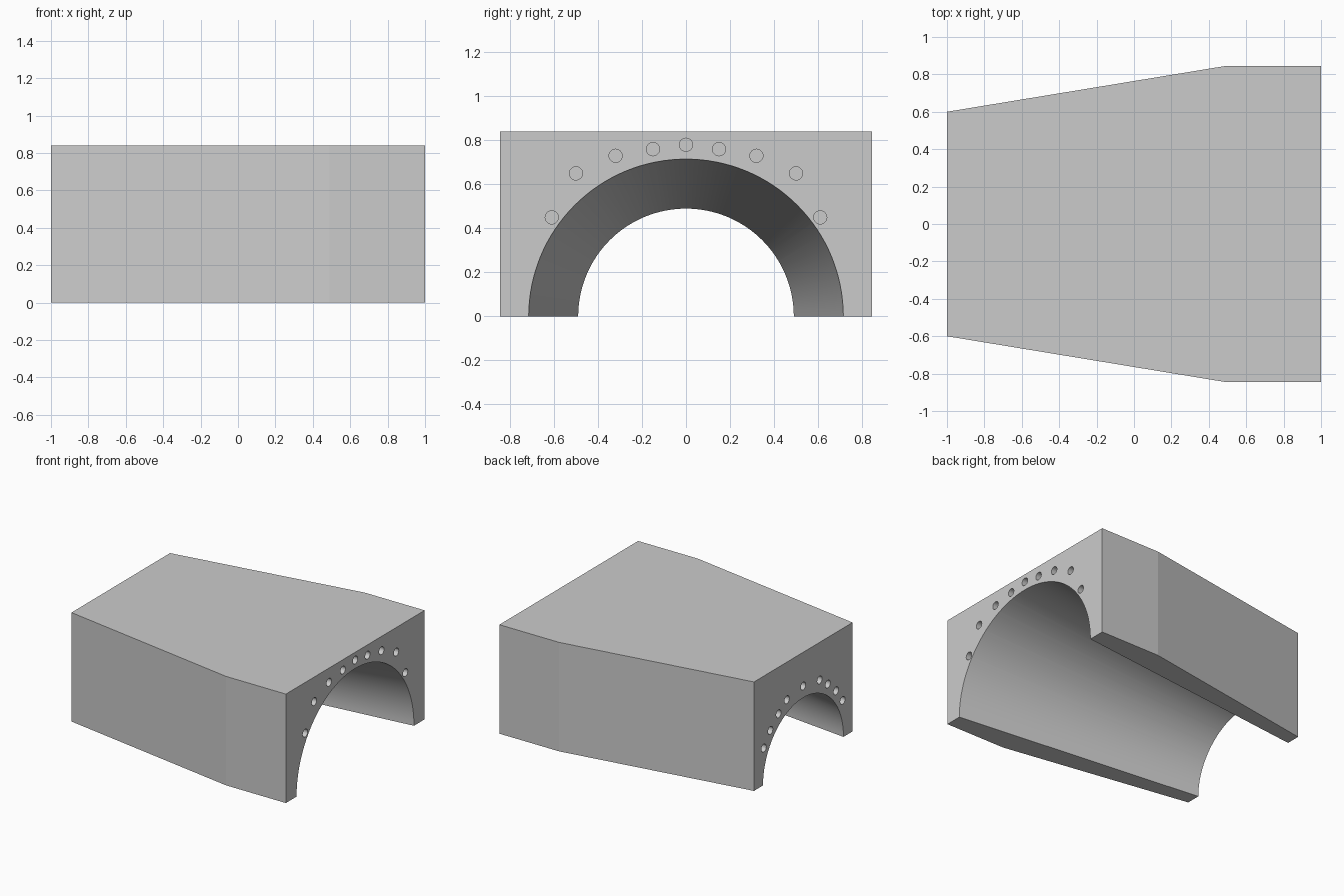
import bpy, bmesh, math
from mathutils import Matrix

cube = bpy.data.objects.get("Cube")
if cube:
    bpy.data.objects.remove(cube, do_unlink=True)

HEIGHT = 0.84
HOLE_RADIUS, HOLE_DEPTH = 0.03, 0.15
BORE_MID, BORE_SLOPE = 0.6025, 0.1125

grey = bpy.data.materials.new("light grey")
grey.use_nodes = True
colour = (0.6, 0.6, 0.6, 1)
grey.diffuse_color = colour
grey.node_tree.nodes["Principled BSDF"].inputs["Base Color"].default_value = colour


def make_object(name, bm):
    bmesh.ops.recalc_face_normals(bm, faces=bm.faces)
    mesh = bpy.data.meshes.new(name)
    bm.to_mesh(mesh)
    bm.free()
    mesh.materials.append(grey)
    obj = bpy.data.objects.new(name, mesh)
    bpy.context.collection.objects.link(obj)
    return obj


def add_cone(bm, x, y, z, length, r_low, r_high, segments):
    """Cone or cylinder lying along x, centred on the given point."""
    place = Matrix.Translation((x, y, z)) @ Matrix.Rotation(math.pi / 2, 4, 'Y')
    bmesh.ops.create_cone(bm, cap_ends=True, segments=segments, radius1=r_low,
                          radius2=r_high, depth=length, matrix=place)


# Tapered block, extruded from its plan outline
half_plan = [(-1, 0.6), (0.49, 0.845), (1, 0.845)]
plan = half_plan + [(x, -y) for x, y in reversed(half_plan)]
bm = bmesh.new()
base = bm.faces.new([bm.verts.new((x, y, 0)) for x, y in plan])
top = bmesh.ops.extrude_face_region(bm, geom=[base])
bmesh.ops.translate(bm, vec=(0, 0, HEIGHT),
                    verts=[v for v in top["geom"] if isinstance(v, bmesh.types.BMVert)])
block = make_object("tunnel_block", bm)

# Conical tunnel and the rows of blind holes around both mouths
bm = bmesh.new()
reach = 1.1
add_cone(bm, 0, 0, 0, 2 * reach, BORE_MID - BORE_SLOPE * reach,
         BORE_MID + BORE_SLOPE * reach, 128)
hole_rows = {
    1: [(0, 0.78), (0.15, 0.76), (0.32, 0.73), (0.5, 0.65), (0.61, 0.45)],
    -1: [(0, 0.58), (0.2, 0.55), (0.3, 0.48), (0.4, 0.39), (0.48, 0.285)],
}
for end, row in hole_rows.items():
    for y, z in row:
        for side in ((1, -1) if y else (1,)):
            add_cone(bm, end, side * y, z, 2 * HOLE_DEPTH,
                     HOLE_RADIUS, HOLE_RADIUS, 24)
cutter = make_object("tunnel_and_hole_cutter", bm)
cutter.hide_render = True

# Cut, then discard the cutter
cut = block.modifiers.new("cut", 'BOOLEAN')
cut.operation = 'DIFFERENCE'
cut.solver = 'EXACT'
cut.object = cutter
bpy.ops.object.select_all(action='DESELECT')
block.select_set(True)
bpy.context.view_layer.objects.active = block
bpy.ops.object.modifier_apply(modifier=cut.name)
bpy.data.objects.remove(cutter, do_unlink=True)
bpy.ops.object.shade_smooth_by_angle(angle=math.radians(20))

# The shallow bend in each side wall stays a crisp edge
bm = bmesh.new()
bm.from_mesh(block.data)
for face in bm.faces:
    if abs(face.normal.z) < 0.001 and abs(face.calc_center_median().y) > 0.7:
        face.smooth = False
bm.to_mesh(block.data)
bm.free()
